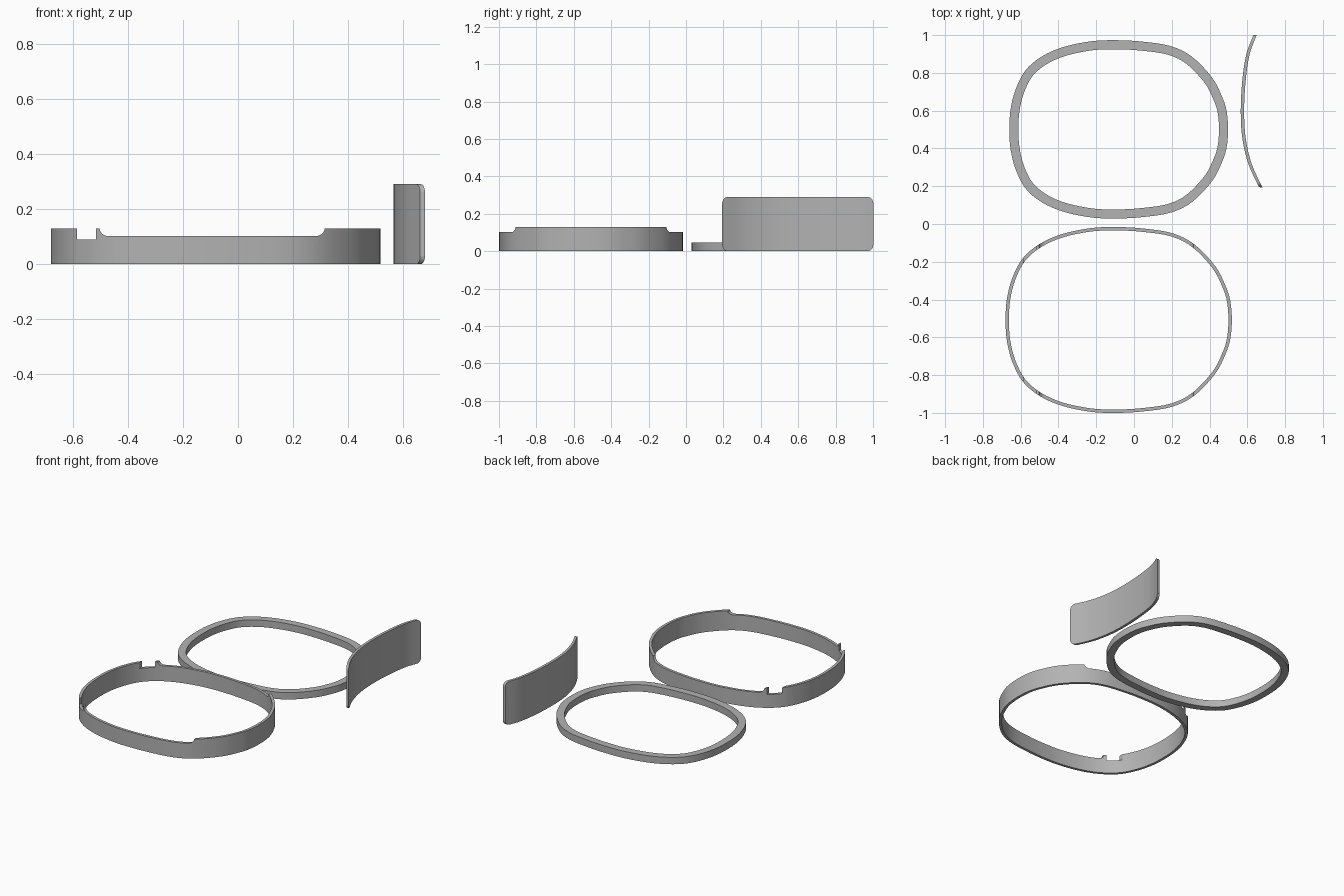
import bpy
import bmesh
import math
from mathutils import Vector

if "Cube" in bpy.data.objects:
    bpy.data.objects.remove(bpy.data.objects["Cube"], do_unlink=True)

grey = bpy.data.materials.new("mid grey")
grey.use_nodes = True
GREY = (0.45, 0.45, 0.45, 1)
grey.diffuse_color = GREY
grey.node_tree.nodes["Principled BSDF"].inputs["Base Color"].default_value = GREY


def spline(pts, steps, closed):
    """Smooth curve through the given 2D points (Catmull-Rom)."""
    pts = [Vector(p) for p in pts]
    n = len(pts)
    if not closed:
        pts = [2 * pts[0] - pts[1]] + pts + [2 * pts[-1] - pts[-2]]
    out = []
    for i in range(n if closed else n - 1):
        a, b, c, d = [pts[(i + k - (1 if closed else 0)) % len(pts)] for k in range(4)]
        for s in range(steps):
            t = s / steps
            out.append(0.5 * (2 * b + (c - a) * t + (2 * a - 5 * b + 4 * c - d) * t**2
                              + (3 * b - a - 3 * c + d) * t**3))
    return out if closed else out + [pts[-2]]


def inset(loop, dist):
    """Move a counter-clockwise loop inwards."""
    out = []
    for i, p in enumerate(loop):
        t = (loop[(i + 1) % len(loop)] - loop[i - 1]).normalized()
        out.append(p + Vector((-t.y, t.x)) * dist)
    return out


def finish(bm, name, location=(0, 0, 0)):
    bmesh.ops.recalc_face_normals(bm, faces=bm.faces)
    mesh = bpy.data.meshes.new(name)
    bm.to_mesh(mesh)
    bm.free()
    mesh.materials.append(grey)
    ob = bpy.data.objects.new(name, mesh)
    ob.location = location
    bpy.context.collection.objects.link(ob)
    return ob


def activate(ob):
    bpy.ops.object.select_all(action='DESELECT')
    ob.select_set(True)
    bpy.context.view_layer.objects.active = ob


def smooth(ob):
    activate(ob)
    bpy.ops.object.shade_smooth_by_angle(angle=math.radians(30))


def ring(name, outer, inner, height, location):
    """Hollow band between two matching loops."""
    bm = bmesh.new()
    rows = [[bm.verts.new((p.x, p.y, z)) for p in loop]
            for loop, z in ((outer, 0), (outer, height), (inner, height), (inner, 0))]
    n = len(outer)
    for k in range(4):
        a, b = rows[k], rows[(k + 1) % 4]
        for i in range(n):
            j = (i + 1) % n
            bm.faces.new((a[i], a[j], b[j], b[i]))
    return finish(bm, name, location)


def prism(name, profile, place, offset):
    """Extrude a flat profile by an offset vector."""
    bm = bmesh.new()
    face = bm.faces.new([bm.verts.new(place(*p)) for p in profile])
    moved = bmesh.ops.extrude_face_region(bm, geom=[face])["geom"]
    bmesh.ops.translate(bm, vec=offset, verts=[v for v in moved if isinstance(v, bmesh.types.BMVert)])
    return finish(bm, name)


def arc(cx, cy, r, start, end, n=6):
    return [(cx + r * math.cos(math.radians(start + (end - start) * i / n)),
             cy + r * math.sin(math.radians(start + (end - start) * i / n))) for i in range(n + 1)]


def cut(ob, cutter):
    cutter.hide_render = True
    mod = ob.modifiers.new("cut", 'BOOLEAN')
    mod.operation = 'DIFFERENCE'
    mod.solver = 'EXACT'
    mod.object = cutter
    activate(ob)
    bpy.ops.object.modifier_apply(modifier=mod.name)
    bpy.data.objects.remove(cutter, do_unlink=True)


# Rounded outline shared by both rings, mirrored front to back
half = [(0.518, 0), (0.51, 0.1), (0.485, 0.18), (0.43, 0.285), (0.32, 0.4), (0.2, 0.46),
        (0.04, 0.485), (-0.1, 0.492), (-0.23, 0.486), (-0.38, 0.455), (-0.5, 0.402),
        (-0.59, 0.325), (-0.645, 0.22), (-0.673, 0.11), (-0.68, 0)]
outline = spline(half + [(x, -y) for x, y in half[-2:0:-1]], 4, True)

# Tall thin band with notched rim
band = ring("notched_band", outline, inset(outline, 0.018), 0.13, (0, -0.508, 0))
relief = ([(-0.503, 0.2)] + arc(-0.473, 0.132, 0.03, 180, 270)
          + arc(0.285, 0.132, 0.03, 270, 360) + [(0.315, 0.2)])
slot = [(-0.585, 0.09), (-0.515, 0.09), (-0.515, 0.2), (-0.585, 0.2)]
for name, profile in (("rim_relief_cutter", relief), ("slot_cutter", slot)):
    cut(band, prism(name, profile, lambda x, z: (x, -1.2, z), (0, 1.4, 0)))
smooth(band)

# Low, wider ring
low = ring("flat_ring", inset(outline, 0.02), inset(outline, 0.068), 0.046, (0, 0.501, 0))
smooth(low)

# Curved upright panel with rounded corners
path = spline([(0.632, 1.0), (0.595, 0.9), (0.574, 0.767), (0.565, 0.6), (0.574, 0.45),
               (0.606, 0.317), (0.662, 0.195)], 5, False)
back = [p + Vector((0.018, 0.004 * (p.y - 0.6))) for p in path]
panel = prism("curved_panel", [tuple(p) for p in path + back[::-1]],
              lambda x, y: (x, y, 0), (0, 0, 0.29))
r, y0, y1, top = 0.03, 0.195, 1.0, 0.29
for side, y in ((1, y0), (-1, y1)):
    for up, z in ((1, 0), (-1, top)):
        quarter = [(y + side * (r - r * math.cos(a)), z + up * (r - r * math.sin(a)))
                   for a in [math.pi / 2 * i / 6 for i in range(7)]]
        corner = quarter + [(y + side * r, z - up * 0.02), (y - side * 0.02, z - up * 0.02),
                            (y - side * 0.02, z + up * r)]
        cut(panel, prism("corner_cutter", corner, lambda a, b: (0.5, a, b), (0.3, 0, 0)))
smooth(panel)
